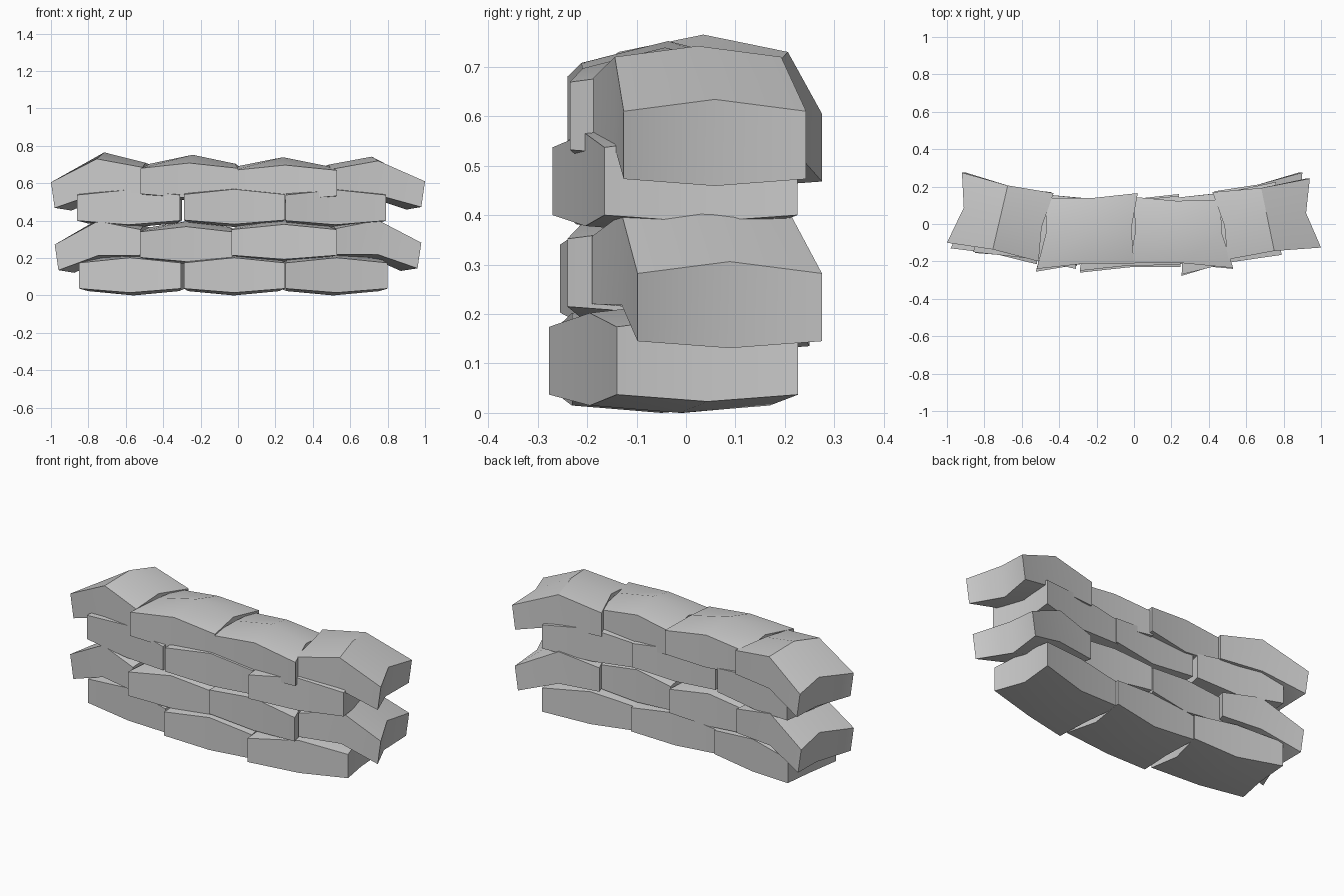
import bpy, math
from mathutils import Vector

if "Cube" in bpy.data.objects:
    bpy.data.objects.remove(bpy.data.objects["Cube"])


def stone(name, fl, fr, bl, br, z, dome=0.07, drop_l=0.0, drop_r=0.0):
    """Worn slab: 3x3 grid plan with pinched sides, domed top and belly, optional sagging ends."""
    P = [Vector(p) for p in (fl, fr, bl, br)]
    thick = 0.137
    verts = []
    for top in (0, 1):
        for j in range(3):
            for i in range(3):
                u, v = i / 2, j / 2
                p = (P[0] * (1 - u) + P[1] * u) * (1 - v) + (P[2] * (1 - u) + P[3] * u) * v
                drop = drop_l if i == 0 else drop_r if i == 2 else 0
                side = 1 if i == 0 else -1 if i == 2 else 0
                # pinch the middles of the sides
                if j == 1:
                    p.x += side * (0.05 if drop else 0.024)
                if i == 1:
                    p.y += 0.014 if j == 0 else -0.014 if j == 2 else 0
                # undercut the sagging ends
                if drop and not top:
                    p.x += side * 0.02
                bent = drop_l or drop_r
                if i == 1 and j == 1:
                    h = thick + dome if top else -0.037
                elif i == 1:
                    h = thick + (0.045 if bent else 0.028) if top else -0.022
                elif j == 1:
                    h = thick + 0.024 if top else -0.014
                else:
                    h = thick if top else 0
                if bent and i == 1 and not top:
                    h += 0.02
                verts.append((p.x, p.y, max(0, z + h - drop)))
    faces = []
    for j in range(2):
        for i in range(2):
            a = j * 3 + i
            faces.append((a, a + 3, a + 4, a + 1))
            faces.append((a + 9, a + 10, a + 13, a + 12))
    ring = [0, 1, 2, 5, 8, 7, 6, 3]
    for k in range(8):
        a, b = ring[k], ring[(k + 1) % 8]
        faces.append((a, b, b + 9, a + 9))
    me = bpy.data.meshes.new(name)
    me.from_pydata(verts, [], faces)
    ob = bpy.data.objects.new(name, me)
    bpy.context.collection.objects.link(ob)
    ob.select_set(True)
    bpy.context.view_layer.objects.active = ob


# each stone: front-left, front-right, back-left, back-right corner, base height, dome, end sags
rows = {
    "bottom_course": [
        ((-.85, -.155), (-.305, -.225), (-.80, .215), (-.28, .14), .037, .05),
        ((-.29, -.26), (.25, -.23), (-.29, .13), (.24, .16), .037, .05),
        ((.255, -.277), (.80, -.14), (.22, .14), (.76, .227), .037, .05)],
    "second_course": [
        ((-.98, -.13), (-.52, -.215), (-.91, .25), (-.44, .17), .215, .075, .08, 0),
        ((-.525, -.255), (-.03, -.20), (-.47, .135), (.0, .15), .203, .06),
        ((-.035, -.215), (.53, -.24), (.0, .14), (.46, .13), .215, .06),
        ((.52, -.19), (.98, -.098), (.43, .175), (.90, .275), .22, .075, 0, .075)],
    "third_course": [
        ((-.86, -.15), (-.31, -.24), (-.80, .22), (-.30, .14), .40, .05),
        ((-.29, -.25), (.25, -.22), (-.28, .13), (.24, .15), .403, .05),
        ((.255, -.27), (.79, -.165), (.22, .14), (.76, .225), .40, .05)],
    "top_course": [
        ((-1, -.10), (-.51, -.20), (-.92, .275), (-.43, .165), .548, .08, .08, 0),
        ((-.52, -.24), (0, -.21), (-.47, .14), (.02, .165), .543, .072),
        ((-.025, -.21), (.53, -.235), (-.005, .145), (.46, .13), .532, .07),
        ((.50, -.19), (1, -.126), (.42, .17), (.94, .243), .538, .067, 0, .065)],
}
for row, stones in rows.items():
    for n, s in enumerate(stones, 1):
        stone(f"{row}_stone_{n}", *s)
bpy.ops.object.shade_smooth_by_angle(angle=math.radians(30))
